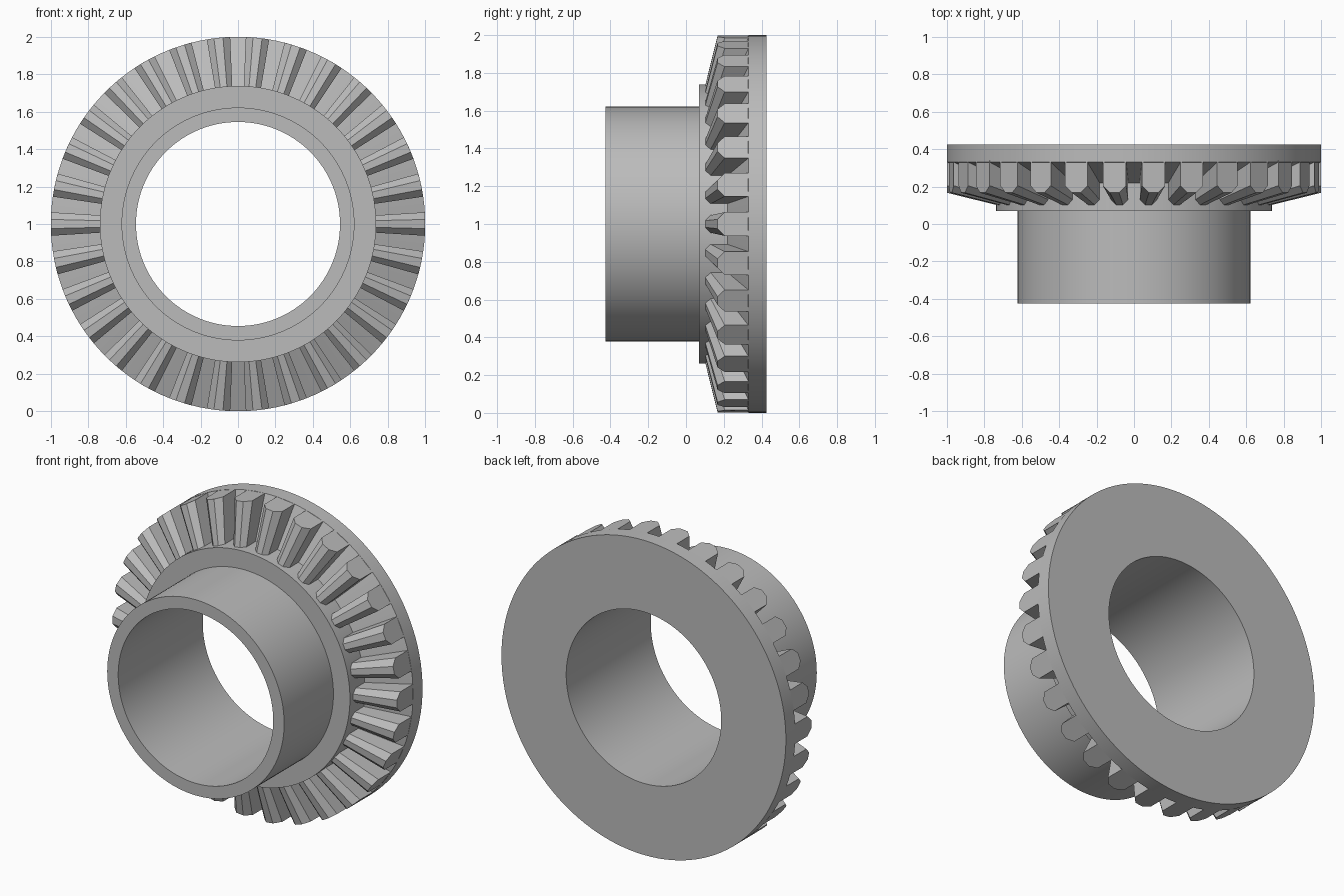
import bpy
import bmesh
from math import sin, cos, radians, tau

cube = bpy.data.objects.get("Cube")
if cube:
    bpy.data.objects.remove(cube, do_unlink=True)

TEETH = 30
SEGMENTS = 120
AXIS_Z = 1.0
APEX_Y = -0.08      # point on the axis where all tooth edges meet
RIM, INNER = 1.0, 0.73

steel = bpy.data.materials.new("grey_steel")
steel.use_nodes = True
grey = (0.5, 0.5, 0.5, 1)
steel.diffuse_color = grey
steel.node_tree.nodes["Principled BSDF"].inputs["Base Color"].default_value = grey


def polar(r, angle, y):
    """Point at a radius and angle about the gear axis, which runs along y."""
    return (r * sin(angle), y, AXIS_Z + r * cos(angle))


def finish(bm, name):
    bmesh.ops.recalc_face_normals(bm, faces=bm.faces)
    mesh = bpy.data.meshes.new(name)
    bm.to_mesh(mesh)
    bm.free()
    mesh.materials.append(steel)
    obj = bpy.data.objects.new(name, mesh)
    bpy.context.collection.objects.link(obj)
    return obj


# Body: sleeve, collar, conical tooth floor and flat back, as one turned profile
profile = [(0.545, -0.425), (0.622, -0.425), (0.622, 0.07), (0.738, 0.07),
           (0.738, 0.22), (RIM, 0.33), (RIM, 0.425), (0.545, 0.425)]
bm = bmesh.new()
rings = [[bm.verts.new(polar(r, tau * i / SEGMENTS, y)) for r, y in profile]
         for i in range(SEGMENTS)]
for i, ring in enumerate(rings):
    after = rings[(i + 1) % SEGMENTS]
    for j in range(len(profile)):
        k = (j + 1) % len(profile)
        bm.faces.new((ring[j], ring[k], after[k], after[j]))
body = finish(bm, "gear_body")
bpy.ops.object.select_all(action='DESELECT')
bpy.context.view_layer.objects.active = body
body.select_set(True)
bpy.ops.object.shade_smooth_by_angle(angle=radians(25))

# Teeth: a chamfered section at the rim, shrinking towards the apex
half = [(3.6, 0.34), (3.6, 0.205), (1.4, 0.167)]
section = half + [(-a, y) for a, y in reversed(half)]
bm = bmesh.new()
for t in range(TEETH):
    centre = tau * (t + 0.5) / TEETH
    outer, inner = [
        [bm.verts.new(polar(r, centre + radians(a), APEX_Y + r * (y - APEX_Y)))
         for a, y in section] for r in (RIM, INNER)]
    bm.faces.new(outer)
    bm.faces.new(inner)
    for j in range(len(section)):
        k = (j + 1) % len(section)
        bm.faces.new((outer[j], outer[k], inner[k], inner[j]))
finish(bm, "bevel_teeth")
